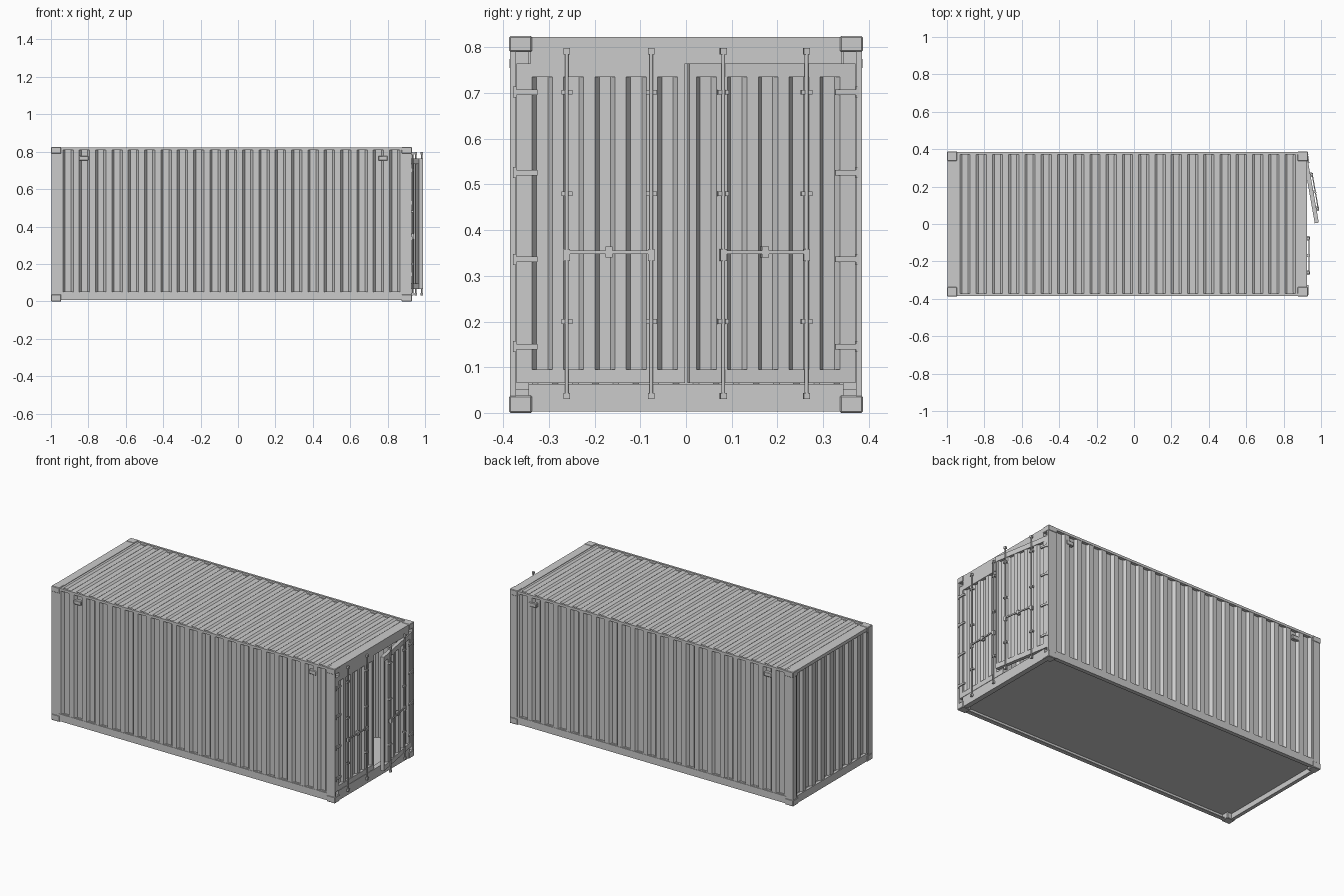
import bpy, bmesh, math
from mathutils import Matrix, Vector

if "Cube" in bpy.data.objects:
    bpy.data.objects.remove(bpy.data.objects["Cube"])

I = Matrix.Identity(4)


def finish(name, bm, m=I):
    bmesh.ops.transform(bm, matrix=m, verts=bm.verts)
    bmesh.ops.recalc_face_normals(bm, faces=bm.faces)
    me = bpy.data.meshes.new(name)
    bm.to_mesh(me)
    bm.free()
    ob = bpy.data.objects.new(name, me)
    bpy.context.collection.objects.link(ob)
    return ob


def boxes(name, items, m=I, bevel=0):
    """Axis-aligned boxes (x0,x1,y0,y1,z0,z1) in one mesh."""
    bm = bmesh.new()
    for x0, x1, y0, y1, z0, z1 in items:
        c = Matrix.Translation(((x0 + x1) / 2, (y0 + y1) / 2, (z0 + z1) / 2))
        s = Matrix.Diagonal((abs(x1 - x0), abs(y1 - y0), abs(z1 - z0), 1))
        bmesh.ops.create_cube(bm, size=1, matrix=c @ s)
    ob = finish(name, bm, m)
    if bevel:
        b = ob.modifiers.new("Bevel", 'BEVEL')
        b.width, b.segments = bevel, 1
    return ob


def corrugated(name, start, along, normal, span, count, depth, m=I, thick=0.003):
    """Trapezoid-folded sheet: 'count' folds along one vector, extruded by span."""
    start, along, normal, span = map(Vector, (start, along, normal, span))
    prof = [(0, 0)]
    for i in range(count):
        prof += [((i + t) / count, d) for t, d in
                 ((.18, 0), (.32, -depth), (.68, -depth), (.82, 0))]
    prof.append((1, 0))
    bm = bmesh.new()
    rows = []
    for t, d in prof:
        p = start + along * t + normal * d
        rows.append([bm.verts.new(q) for q in
                     (p, p + span, p + span - normal * thick, p - normal * thick)])
    for a, b in zip(rows, rows[1:]):
        for k in range(4):
            bm.faces.new((a[k], a[(k + 1) % 4], b[(k + 1) % 4], b[k]))
    bm.faces.new(rows[0])
    bm.faces.new(rows[-1])
    return finish(name, bm, m)


X0, X1, Y, H = -1.0, 0.93, 0.387, 0.825

# corner castings
boxes("corner_castings",
      [(x, x + 0.055, s * 0.337, s * Y, z0, z1)
       for x in (X0, X1 - 0.055) for s in (-1, 1)
       for z0, z1 in ((0, 0.038), (0.79, H))], bevel=0.003)

# corner posts: plain at the closed end, stepped at the door end
boxes("corner_posts",
      [b for s in (-1, 1) for b in (
          (X0 + 0.002, -0.95, s * 0.35, s * 0.385, 0.03, 0.8),
          (0.88, 0.928, s * 0.372, s * 0.385, 0.03, 0.8),
          (0.88, 0.897, s * 0.345, s * 0.385, 0.03, 0.8))])

# long side rails, with inward flange at the bottom
boxes("side_rails",
      [b for s in (-1, 1) for b in (
          (-0.95, 0.88, s * 0.372, s * 0.385, 0.808, 0.823),
          (-0.95, 0.88, s * 0.377, s * 0.385, 0.006, 0.05),
          (-0.95, 0.88, s * 0.36, s * 0.385, 0.006, 0.011))])

# end frame: door header and sill, closed end rails
boxes("door_header", [(0.875, 0.926, -0.34, 0.34, 0.765, 0.823)])
boxes("door_sill", [(0.895, 0.926, -0.345, 0.345, 0.003, 0.063)])
boxes("end_rails", [(X0 + 0.003, -0.945, -0.34, 0.34, 0.803, 0.823),
                    (X0 + 0.003, -0.975, -0.34, 0.34, 0.004, 0.05)])

# floor
boxes("floor", [(-0.98, 0.905, -0.378, 0.378, 0.035, 0.052)])

# corrugated walls and roof
for s, n in ((-1, "front_wall"), (1, "back_wall")):
    corrugated(n, (-0.952, s * 0.383, 0.045), (1.834, 0, 0), (0, s, 0),
               (0, 0, 0.767), 21, 0.016)
corrugated("end_wall", (-0.992, -0.352, 0.045), (0, 0.704, 0), (-1, 0, 0),
           (0, 0, 0.767), 8, 0.016)
corrugated("roof", (-0.947, -0.374, 0.82), (1.825, 0, 0), (0, 0, 1),
           (0, 0.748, 0), 21, 0.009)

# small vents near the top of each side
boxes("vents", [b for s in (-1, 1) for x in (-0.85, -0.80 + 1.6 - 0.05)
                for b in ((x, x + 0.05, s * 0.364, s * 0.386, 0.752, 0.778),)],
      bevel=0.003)


# door, hinge axis at local origin, leaf extending to -y, outside is +x
def door(prefix, m):
    w = 0.369
    boxes(prefix + "_door_frame", [
        (-0.022, 0, -w, 0, 0.735, 0.765),
        (-0.022, 0, -w, 0, 0.065, 0.095),
        (-0.022, 0, -0.025, 0, 0.09, 0.74),
        (-0.022, 0, -w, -w + 0.006, 0.09, 0.74)], m)
    corrugated(prefix + "_door_panel", (-0.003, -0.022, 0.09), (0, -0.343, 0),
               (1, 0, 0), (0, 0, 0.65), 5, 0.014, m)
    # hinges: strap, pin plate and knuckle
    boxes(prefix + "_door_hinges", [b for z in (0.145, 0.336, 0.526, 0.702) for b in (
        (-0.002, 0.006, -0.046, 0.004, z - 0.006, z + 0.006),
        (-0.004, 0.008, 0.0, 0.008, z - 0.012, z + 0.012))], m)
    # locking rods with end cams and guide brackets
    rods = (-0.11, -0.295)
    bm = bmesh.new()
    for y in rods:
        bmesh.ops.create_cone(bm, cap_ends=True, segments=10, radius1=0.0042,
                              radius2=0.0042, depth=0.75,
                              matrix=Matrix.Translation((0.007, y, 0.412)))
    ob = finish(prefix + "_locking_rods", bm, m)
    for p in ob.data.polygons:
        p.use_smooth = len(p.vertices) == 4
    boxes(prefix + "_rod_fittings",
          [(0.001, 0.013, y - 0.007, y + 0.007, z - 0.007, z + 0.007)
           for y in rods for z in (0.037, 0.792)] +
          [(-0.003, 0.011, y + d - 0.004, y + d + 0.004, z - 0.005, z + 0.005)
           for y in rods for z in (0.2, 0.48, 0.702) for d in (-0.008, 0.008)], m)
    # handle bar with hubs and centre latch
    boxes(prefix + "_handle",
          [(0.007, 0.013, rods[1], rods[0], 0.348, 0.356)] +
          [(0.001, 0.014, y - 0.007, y + 0.007, 0.333, 0.359) for y in rods] +
          [(-0.004, 0.015, -0.21, -0.195, 0.34, 0.364)], m)


# closed left leaf (mirrored) and right leaf standing ajar
door("left", Matrix.Translation((0.926, -0.371, 0)) @ Matrix.Diagonal((1, -1, 1, 1)))
door("right", Matrix.Translation((0.924, 0.371, 0)) @ Matrix.Rotation(math.radians(10), 4, 'Z'))
